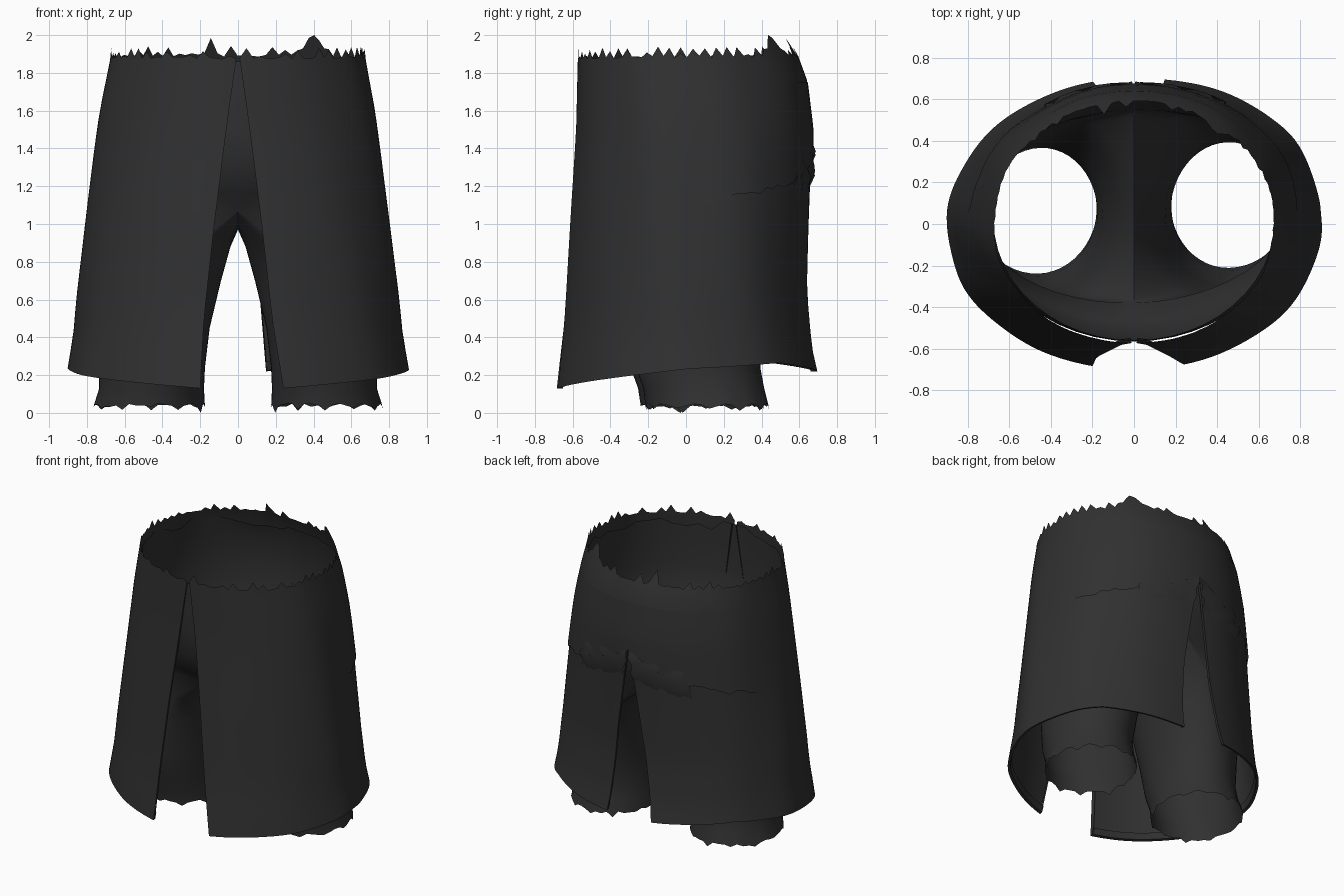
import bpy, bmesh, math, random

if "Cube" in bpy.data.objects:
    bpy.data.objects.remove(bpy.data.objects["Cube"])

random.seed(4)


def material(name, value):
    m = bpy.data.materials.new(name)
    m.diffuse_color = (value, value, value, 1)
    m.use_nodes = True
    m.node_tree.nodes["Principled BSDF"].inputs["Base Color"].default_value = m.diffuse_color
    return m


CLOTH = material("charcoal cloth", 0.03)


def interp(points, t):
    """Piecewise linear lookup in (key, value) pairs with rising keys."""
    if t <= points[0][0]:
        return points[0][1]
    for (a, va), (b, vb) in zip(points, points[1:]):
        if t <= b:
            return va + (vb - va) * (t - a) / (b - a)
    return points[-1][1]


def finish(bm, name, angle=40):
    bmesh.ops.remove_doubles(bm, verts=bm.verts, dist=0.0008)
    bmesh.ops.recalc_face_normals(bm, faces=bm.faces)
    me = bpy.data.meshes.new(name)
    bm.to_mesh(me)
    bm.free()
    me.materials.append(CLOTH)
    ob = bpy.data.objects.new(name, me)
    bpy.context.collection.objects.link(ob)
    bpy.context.view_layer.objects.active = ob
    ob.select_set(True)
    bpy.ops.object.shade_smooth_by_angle(angle=math.radians(angle))
    ob.select_set(False)
    return ob


def loft(bm, rows, closed=False):
    """Skin a grid of points, skipping walls lying on the centre plane."""
    grid = [[bm.verts.new(p) for p in row] for row in rows]
    n = len(grid[0])
    for lo, hi in zip(grid, grid[1:]):
        for i in range(n if closed else n - 1):
            j = (i + 1) % n
            quad = (lo[i], lo[j], hi[j], hi[i])
            if any(abs(v.co.x) > 0.0005 for v in quad):
                bm.faces.new(quad)


# Skirt silhouette by height
HALF_WIDTH = [(.2, .905), (.27, .893), (.42, .868), (.6, .852), (1, .805), (1.4, .757), (1.6, .73), (1.9, .672)]
FRONT = [(.13, .7), (.5, .655), (1, .62), (1.5, .583), (1.9, .572)]
BACK = [(.2, .705), (.35, .67), (.65, .643), (1, .65), (1.5, .667), (1.75, .645), (1.9, .59), (2, .53)]
HEM = [(0, .13), (.25, .18), (.5, .235), (.75, .265), (1, .22)]


def skirt_point(side, u, z, offset=0.0):
    """u runs from the front slit (0) round the side to the back slit (1)."""
    a = interp(HALF_WIDTH, z) + offset
    front_gap = interp([(.13, .24 if side > 0 else .2), (.5, .18), (1, .125), (1.5, .062), (1.88, .008)], z)
    back_gap = interp([(.2, .15 if side > 0 else .2), (.8, .1), (1.3, .025), (1.42, 0)], z)
    # squarer outline at the right back, fading out towards the waist
    wide = interp([(.2, 1), (1.3, .5), (1.9, .15)], z)
    power = 2 / (2.04 + (.26 * wide if side > 0 and u > .5 else 0))
    start = -math.acos((front_gap / a) ** (1 / (2 / 2.04)))
    end = math.acos((back_gap / a) ** (1 / power))
    phi = start + (end - start) * u
    b = interp(FRONT, z) if phi < 0 else interp(BACK, z)
    fold = 1 + .006 * math.sin(u * 27 + 2 * z + side) * math.sin(math.pi * u)
    p = power if phi > 0 else 2 / 2.04
    x = a * max(0, math.cos(phi)) ** p * fold
    y = math.copysign(abs(math.sin(phi)) ** p, phi) * (b + offset) * fold
    if u == 1 and back_gap == 0:
        x = 0
    return (side * x, y, z)


# Outer skirt panels, with turned-in hem and torn waist edge
COLS, ROWS = 60, 16
bm = bmesh.new()
for side in (-1, 1):
    us = [i / COLS for i in range(COLS + 1)]
    rows = []
    for lift, inset in ((.05, -.022), (.005, -.018)):
        rows.append([skirt_point(side, u, interp(HEM, u) + lift, inset) for u in us])
    for r in range(ROWS + 1):
        rows.append([skirt_point(side, u, interp(HEM, u) + (1.865 - interp(HEM, u)) * r / ROWS) for u in us])
    torn = []
    peak = round(.8 * COLS)
    for i, u in enumerate(us):
        z = 1.872 + .012 * random.random() + .015 * u
        if i % 2 and random.random() < .8:
            z += random.uniform(.01, .05)
        if side > 0 and abs(i - peak) <= 2:
            z = (1.93, 1.97, 2.0, 1.985, 1.93)[i - peak + 2]
        if side < 0 and i == COLS - 4:
            z = 1.985
        torn.append(skirt_point(side, u, z))
    rows.append(torn)
    loft(bm, rows)
    # Turned-in facing along both slits
    for u in (0, 1):
        hem = interp(HEM, u)
        zs = [hem + ((1.86 if u == 0 else 1.4) - hem) * r / 10 for r in range(11)]
        edge = [skirt_point(side, u, z) for z in zs]
        inward = .025 if u == 0 else -.025
        loft(bm, [edge, [(x + side * .006, y + inward, z) for x, y, z in edge]])
finish(bm, "skirt_panels")

# Upper back layer of cloth with a torn lower edge above the back slit
bm = bmesh.new()
for side in (-1, 1):
    us = [.5 + .5 * i / 24 for i in range(25)]
    rows = []
    edge = [interp([(.5, 1.08), (.6, 1.14), (.75, 1.2), (.9, 1.27), (1, 1.42)], u) + random.uniform(-.02, .02)
            for u in us]
    edge[-1] = 1.42
    for r in range(6):
        rows.append([skirt_point(side, u, e + (1.75 - e) * r / 5, .012 * (1 - r / 5) * min(1, (u - .5) * 6))
                     for u, e in zip(us, edge)])
    loft(bm, rows)
finish(bm, "upper_back_layer")

# Crumpled folds at the top of the back slit
bm = bmesh.new()
for side in (-1, 1):
    rows = []
    for r in range(5):
        z = 1.2 + .055 * r + (.02 if side > 0 else 0)
        rows.append([skirt_point(side, 1 - .035 * i, z - .016 * i,
                                 (.024 if (i + r) % 2 else .002) * (r not in (0, 4))) for i in range(6)])
    loft(bm, rows)
finish(bm, "back_slit_folds", 25)

# Trousers: height, inner x, middle x, outer x, front y, back y
SECTIONS = [
    (.05, .175, .46, .765, -.225, .425),
    (.13, .18, .46, .735, -.24, .4),
    (.24, .175, .45, .735, -.28, .38),
    (.45, .15, .42, .74, -.31, .41),
    (.7, .09, .36, .75, -.33, .46),
    (.88, .04, .26, .755, -.35, .51),
    (.97, 0, 0, .755, -.38, .55),
    (1.16, 0, 0, .755, -.47, .6),
    (1.32, 0, 0, .75, -.545, .635),
    (1.5, 0, 0, .73, -.565, .65),
    (1.7, 0, 0, .7, -.563, .635),
    (1.82, 0, 0, .676, -.56, .6),
]
SEGMENTS = 48
bm = bmesh.new()
for side in (-1, 1):
    rows = []
    for k, (z, inner, mid, outer, front, back) in enumerate(SECTIONS):
        row = []
        for i in range(SEGMENTS):
            t = math.tau * i / SEGMENTS
            c, s = math.cos(t), math.sin(t)
            x = mid + (outer - mid if c > 0 else mid - inner) * c
            if inner == mid and c < 1e-6:
                x = 0
            skew = interp([(.9, .03), (1.3, 0)], z)
            y = (front + back) / 2 + (back - front) / 2 * s + skew * side * x
            zz = z
            if k == 6:      # saddle of the crotch rises to front and back
                zz += .1 * s * s
            if k == 0:      # frayed cuff
                zz += random.uniform(-.04, -.015) if i % 4 == 0 else random.uniform(-.018, .0)
            if k == len(SECTIONS) - 1:      # torn waist of the lining
                zz += .04 if s < -.97 else random.uniform(-.04, .03)
                if x == 0:
                    zz = 1.86 if s < 0 else 1.82
            row.append((side * x, y, zz))
        rows.append(row)
    low = SEGMENTS // 2 + 3
    rows[0][low] = rows[0][low][:2] + (0,)
    loft(bm, rows, closed=True)
finish(bm, "trousers", 50)
